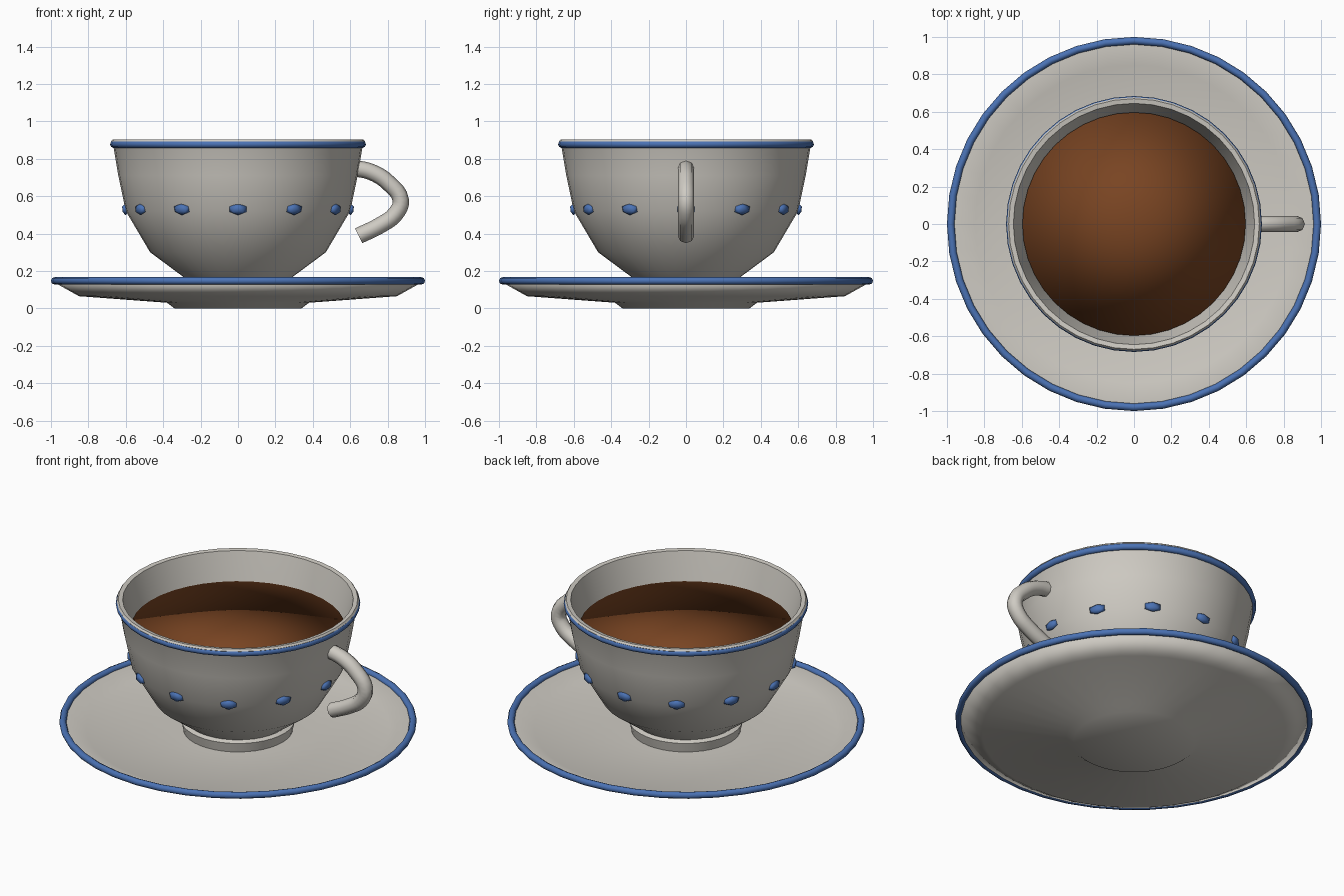
import bpy, bmesh, math
from mathutils import Matrix, Vector

cube = bpy.data.objects.get("Cube")
if cube:
    bpy.data.objects.remove(cube, do_unlink=True)


def material(name, rgb):
    mat = bpy.data.materials.new(name)
    mat.use_nodes = True
    mat.diffuse_color = (*rgb, 1)
    mat.node_tree.nodes["Principled BSDF"].inputs["Base Color"].default_value = (*rgb, 1)
    return mat


china = material("warm white china", (0.62, 0.595, 0.545))
blue = material("blue glaze", (0.07, 0.17, 0.46))
brown = material("brown coffee", (0.19, 0.058, 0.016))


def finish(obj, mat, angle):
    obj.data.materials.append(mat)
    bpy.ops.object.select_all(action="DESELECT")
    obj.select_set(True)
    bpy.context.view_layer.objects.active = obj
    bpy.ops.object.shade_smooth_by_angle(angle=math.radians(angle))
    return obj


def from_bmesh(name, bm, mat, angle):
    mesh = bpy.data.meshes.new(name)
    bm.to_mesh(mesh)
    bm.free()
    obj = bpy.data.objects.new(name, mesh)
    bpy.context.collection.objects.link(obj)
    return finish(obj, mat, angle)


def lathe(name, profile, mat, angle=50, steps=40):
    """Spin an (r, z) profile about the z axis."""
    bm = bmesh.new()
    verts = [bm.verts.new((r, 0, z)) for r, z in profile]
    edges = [bm.edges.new(pair) for pair in zip(verts, verts[1:])]
    bmesh.ops.spin(bm, geom=verts + edges, cent=(0, 0, 0), axis=(0, 0, 1),
                   angle=math.tau, steps=steps)
    bmesh.ops.remove_doubles(bm, verts=bm.verts[:], dist=0.0005)
    bmesh.ops.recalc_face_normals(bm, faces=bm.faces[:])
    return from_bmesh(name, bm, mat, angle)


def band(name, radius, thickness, z):
    bpy.ops.mesh.primitive_torus_add(major_radius=radius, minor_radius=thickness,
                                     major_segments=40, minor_segments=8,
                                     location=(0, 0, z))
    obj = bpy.context.object
    obj.name = name
    return finish(obj, blue, 80)


# Saucer with a shallow foot and a thin raised edge
lathe("saucer", [(0, 0), (0.34, 0), (0.38, 0.03), (0.85, 0.065), (0.985, 0.14),
                 (0.965, 0.147), (0.85, 0.107), (0.36, 0.10), (0, 0.10)], china, angle=180)
band("saucer_rim_band", 0.98, 0.02, 0.147)

# Cup: foot with a small ledge, bowl, lip and inner wall
lathe("cup", [(0, 0.095), (0.305, 0.095), (0.318, 0.158), (0.292, 0.168), (0.47, 0.30),
              (0.60, 0.52), (0.64, 0.71), (0.665, 0.86), (0.678, 0.893), (0.67, 0.904),
              (0.645, 0.90), (0.602, 0.733), (0.555, 0.53), (0.43, 0.34),
              (0.27, 0.22), (0, 0.21)], china)
band("cup_rim_band", 0.664, 0.02, 0.877)

# Coffee filling
lathe("coffee", [(0, 0.733), (0.597, 0.733), (0.3, 0.53), (0, 0.53)], brown, angle=180)

# Ring of painted beads round the bowl
bm = bmesh.new()
count = 12
for i in range(count):
    place = (Matrix.Rotation(math.tau * i / count, 4, "Z")
             @ Matrix.Translation((0.602, 0, 0.53))
             @ Matrix.Diagonal((0.02, 0.052, 0.032, 1)))
    bmesh.ops.create_icosphere(bm, subdivisions=1, radius=1, matrix=place)
from_bmesh("cup_beads", bm, blue, 80)

# Handle: a tube swept along a curved path
path = [(0.625, 0.75), (0.715, 0.728), (0.805, 0.67), (0.87, 0.578),
        (0.842, 0.505), (0.765, 0.447), (0.645, 0.388)]
curve = bpy.data.curves.new("handle", "CURVE")
curve.dimensions = "3D"
curve.bevel_depth = 0.044
curve.bevel_resolution = 2
curve.resolution_u = 4
curve.use_fill_caps = True
spline = curve.splines.new("BEZIER")
spline.bezier_points.add(len(path) - 1)
for point, (x, z) in zip(spline.bezier_points, path):
    point.co = Vector((x, 0, z))
    point.handle_left_type = point.handle_right_type = "AUTO"
handle = bpy.data.objects.new("handle", curve)
bpy.context.collection.objects.link(handle)
bpy.ops.object.select_all(action="DESELECT")
handle.select_set(True)
bpy.context.view_layer.objects.active = handle
bpy.ops.object.convert(target="MESH")
finish(bpy.context.object, china, 50)
